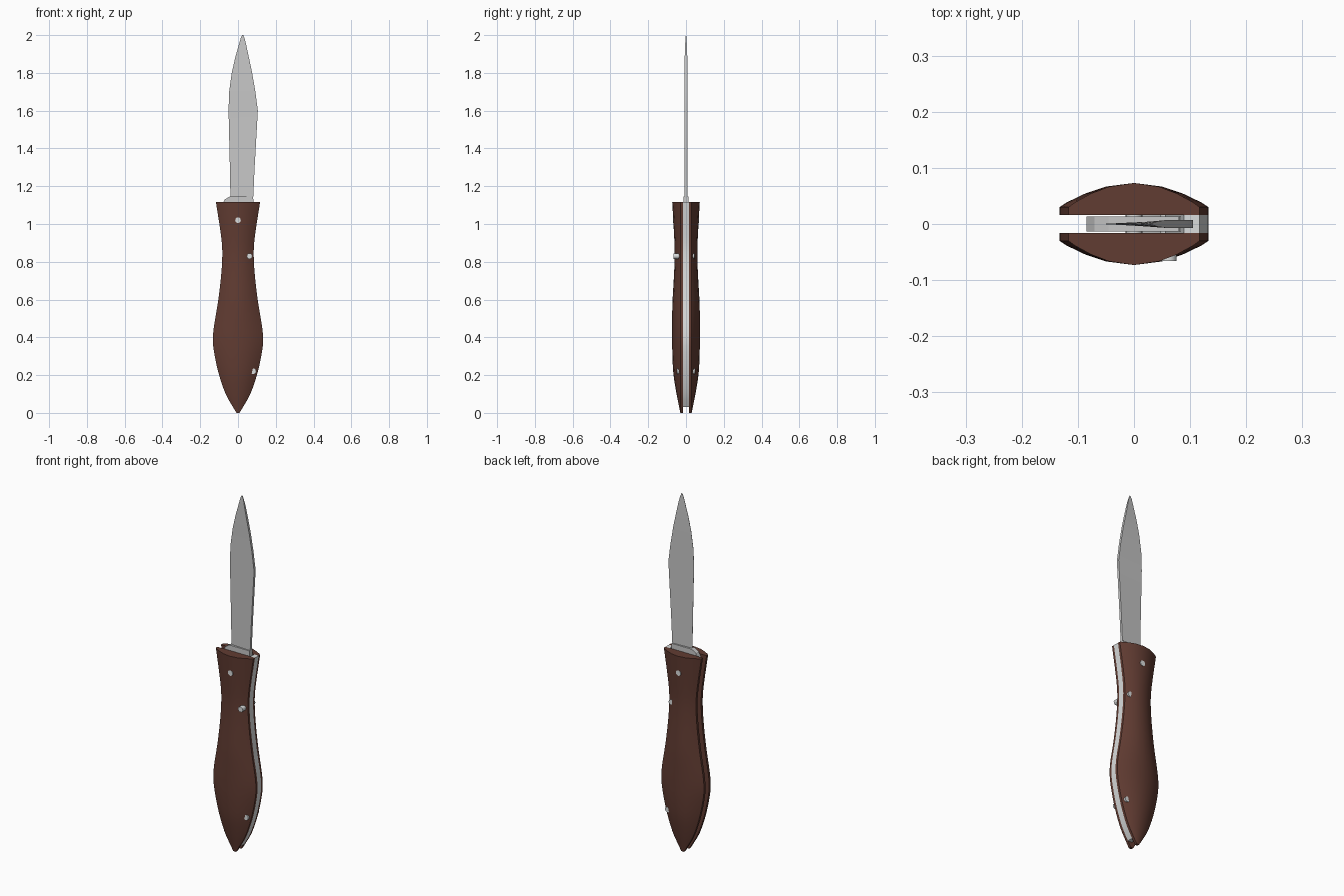
import bpy, bmesh, math
from mathutils import Vector

cube = bpy.data.objects.get("Cube")
if cube:
    bpy.data.objects.remove(cube, do_unlink=True)


def material(name, rgb):
    mat = bpy.data.materials.new(name)
    mat.use_nodes = True
    color = (*rgb, 1)
    mat.diffuse_color = color
    mat.node_tree.nodes["Principled BSDF"].inputs["Base Color"].default_value = color
    return mat


wood = material("dark_wood", (0.12, 0.045, 0.032))
steel = material("steel", (0.57, 0.57, 0.57))
bright = material("bright_steel", (0.7, 0.72, 0.72))


def loft(name, rings, mat):
    """Bridge equal-length rings of points and cap both ends."""
    bm = bmesh.new()
    loops = [[bm.verts.new(p) for p in ring] for ring in rings]
    count = len(loops[0])
    for low, high in zip(loops, loops[1:]):
        for i in range(count):
            j = (i + 1) % count
            bm.faces.new((low[i], low[j], high[j], high[i]))
    bm.faces.new(loops[0][::-1])
    bm.faces.new(loops[-1])
    bmesh.ops.recalc_face_normals(bm, faces=bm.faces)
    mesh = bpy.data.meshes.new(name)
    bm.to_mesh(mesh)
    bm.free()
    mesh.materials.append(mat)
    obj = bpy.data.objects.new(name, mesh)
    bpy.context.collection.objects.link(obj)
    bpy.ops.object.select_all(action="DESELECT")
    obj.select_set(True)
    bpy.context.view_layer.objects.active = obj
    bpy.ops.object.shade_smooth_by_angle(angle=math.radians(30))
    return obj


def smooth_rows(rows, steps):
    """Pass a smooth curve through rows of values."""
    rows = [Vector(r) for r in rows]
    out = []
    for i in range(len(rows) - 1):
        a, b, c, d = (rows[min(max(k, 0), len(rows) - 1)] for k in range(i - 1, i + 3))
        for s in range(steps):
            t = s / steps
            out.append(b + (c - a) * (t / 2) + (a * 2 - b * 5 + c * 4 - d) * (t * t / 2)
                       + (b * 3 - a - c * 3 + d) * (t ** 3 / 2))
    return out + [rows[-1]]


# Handle outline: half width, depth at the middle, height
HANDLE = smooth_rows([
    (.008, .03, 0), (.026, .036, .03), (.065, .05, .1), (.1, .066, .2),
    (.123, .072, .3), (.133, .073, .38), (.127, .073, .46), (.107, .072, .58),
    (.09, .064, .72), (.083, .06, .84), (.09, .063, .94), (.117, .073, 1.117)], 3)
GAP, RIM = .016, .03

# Two wooden scales with a crowned outer face
CROWN = [(1, 0), (.9, .2), (.65, .57), (.38, .85), (0, 1)]
PROFILE = CROWN + [(-x, k) for x, k in CROWN[-2::-1]]


def scale_ring(w, depth, z, side):
    outer = [(x * w, side * (RIM + k * (depth - RIM)), z) for x, k in PROFILE]
    return outer + [(-w, side * GAP, z), (w, side * GAP, z)]


for name, side in (("front_scale", -1), ("back_scale", 1)):
    loft(name, [scale_ring(w, d, z, side) for w, d, z in HANDLE], wood)

# Steel back spring filling one side of the slot
spring = []
for w, d, z in HANDLE[3:]:
    inner = max(w - .028, 0)
    spring.append([(inner, -GAP, z), (w, -GAP, z), (w, GAP, z), (inner, GAP, z)])
loft("back_spring", spring, bright)

# Tang that turns on the pivot between the scales
TANG = [(-.06, .94), (.06, .94), (.085, 1.06), (.08, 1.145), (-.045, 1.145),
        (-.07, 1.13), (-.085, 1.1)]
loft("blade_tang", [[(x, y, z) for x, z in TANG] for y in (-.013, .013)], steel)

# Wedge blade: cutting edge x, spine x, half thickness, height
BLADE = [(-.04, .08, .007, 1.13), (-.043, .088, .007, 1.3), (-.05, .105, .007, 1.6),
         (-.047, .092, .007, 1.7), (-.033, .075, .007, 1.8), (-.015, .058, .007, 1.88),
         (.005, .043, .005, 1.95), (.015, .034, .002, 1.985), (.022, .028, .001, 2)]
loft("blade", [[(edge, -.0005, z), (back, -t, z), (back, t, z), (edge, .0005, z)]
               for edge, back, t, z in BLADE], steel)


# Pins running through the handle
def pin(name, x, z, front, back, radius=.015, sides=16):
    turn = [math.tau * i / sides for i in range(sides)]
    loft(name, [[(x + radius * math.cos(a), y, z + radius * math.sin(a)) for a in turn]
                for y in (front, back)], bright)


pin("pivot_pin", 0, 1.02, -.069, .069)
pin("middle_pin", .061, .83, -.066, .046)
pin("end_pin", .082, .22, -.048, .048)
